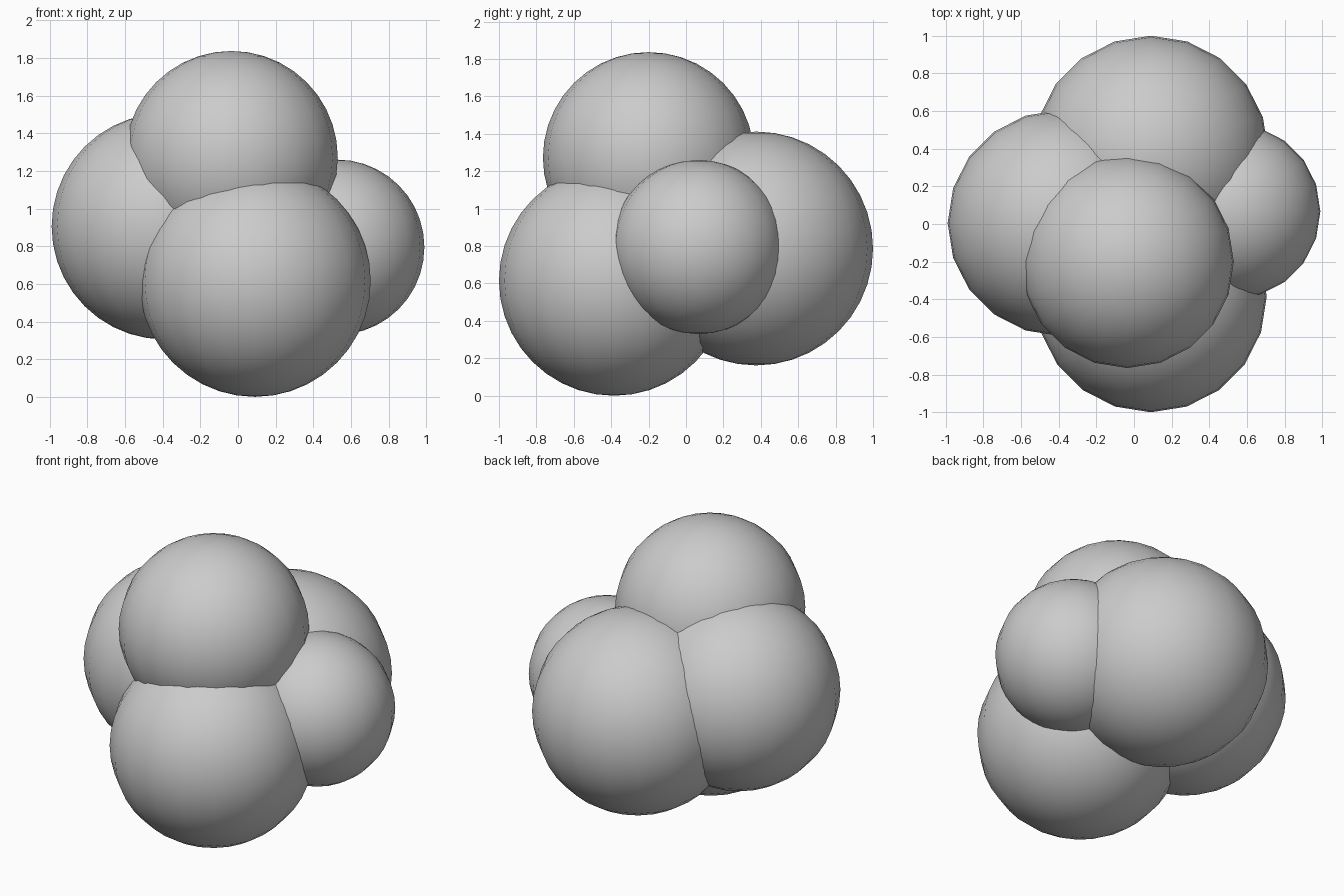
import bpy

if "Cube" in bpy.data.objects:
    bpy.data.objects.remove(bpy.data.objects["Cube"])

# Cluster of five overlapping smooth balls: name, centre, radius
BALLS = [
    ("front_ball", (0.09, -0.385, 0.615), 0.615),
    ("back_ball", (0.09, 0.375, 0.787), 0.625),
    ("left_ball", (-0.39, 0.005, 0.905), 0.60),
    ("right_ball", (0.525, 0.067, 0.795), 0.465),
    ("top_ball", (-0.035, -0.20, 1.272), 0.565),
]


def ball(name, centre, radius):
    bpy.ops.mesh.primitive_uv_sphere_add(
        segments=20, ring_count=20, radius=radius, location=centre)
    obj = bpy.context.object
    obj.name = name
    bpy.ops.object.shade_smooth()
    return obj


for spec in BALLS:
    ball(*spec)
